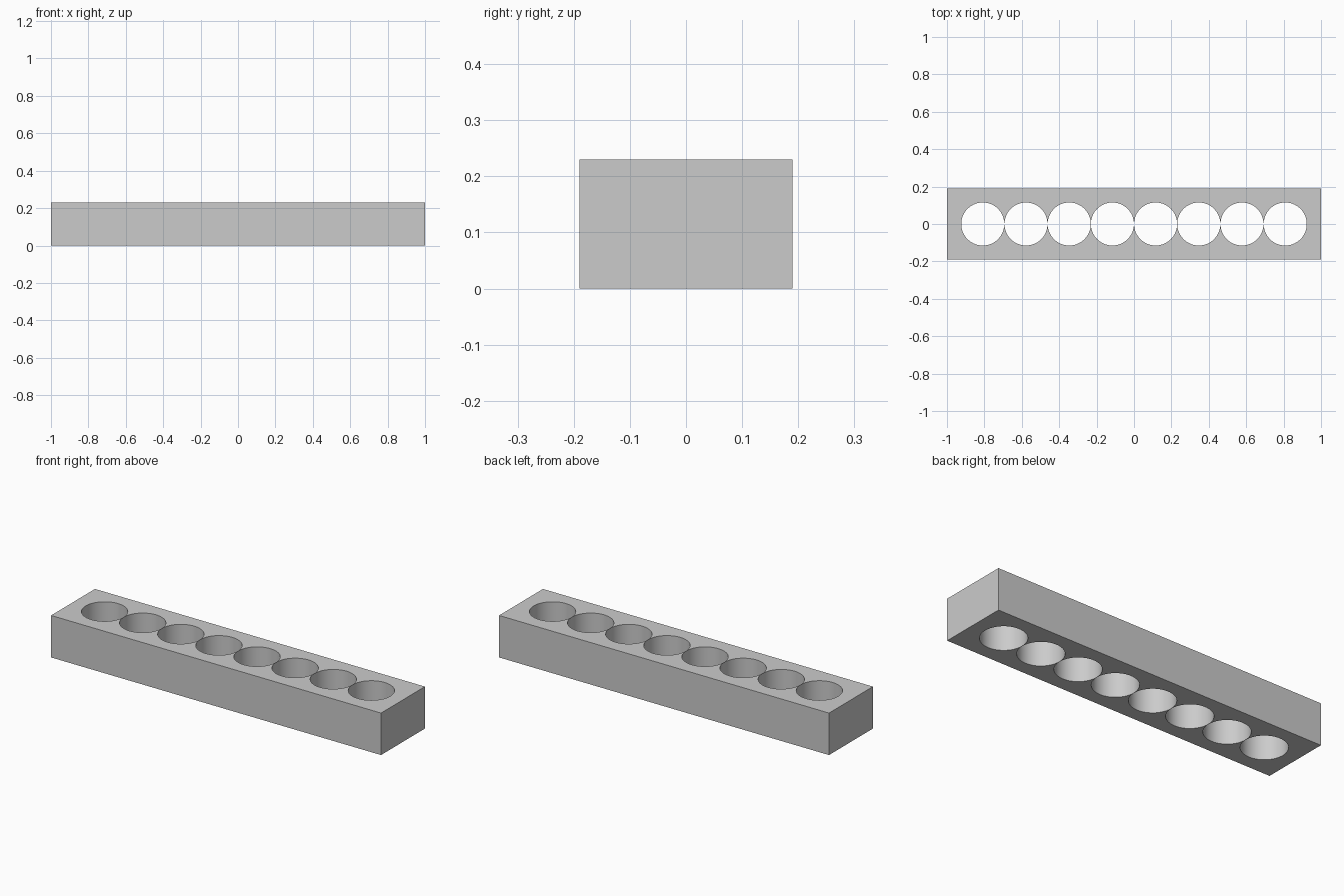
import bpy, bmesh
from mathutils import Matrix, Vector

cube = bpy.data.objects.get("Cube")
if cube:
    bpy.data.objects.remove(cube, do_unlink=True)

LENGTH, DEPTH, HEIGHT = 2.0, 0.38, 0.23
HOLES, PITCH, RADIUS = 8, 0.231, 0.115


def mesh_object(name, bm):
    mesh = bpy.data.meshes.new(name)
    bm.to_mesh(mesh)
    bm.free()
    obj = bpy.data.objects.new(name, mesh)
    bpy.context.collection.objects.link(obj)
    return obj


# Plain grey finish
grey = bpy.data.materials.new("light grey")
grey.use_nodes = True
colour = (0.6, 0.6, 0.6, 1)
grey.diffuse_color = colour
grey.node_tree.nodes["Principled BSDF"].inputs["Base Color"].default_value = colour

# Solid block standing on the ground
bm = bmesh.new()
bmesh.ops.create_cube(bm, size=1, matrix=Matrix.Translation((0, 0, HEIGHT / 2))
                      @ Matrix.Diagonal((LENGTH, DEPTH, HEIGHT, 1)))
block = mesh_object("holder_block", bm)
block.data.materials.append(grey)

# Row of round through holes, separated by very thin walls
bm = bmesh.new()
for i in range(HOLES):
    centre = Vector(((i - (HOLES - 1) / 2) * PITCH, 0, HEIGHT / 2))
    bmesh.ops.create_cone(bm, cap_ends=True, segments=64, radius1=RADIUS, radius2=RADIUS,
                          depth=HEIGHT * 2, matrix=Matrix.Translation(centre))
cutter = mesh_object("hole_cutter", bm)
cutter.data.materials.append(grey)
cutter.hide_render = True

cut = block.modifiers.new("holes", 'BOOLEAN')
cut.operation = 'DIFFERENCE'
cut.solver = 'EXACT'
cut.object = cutter

# Apply the cut, then smooth the hole walls and keep the rims sharp
bpy.ops.object.select_all(action='DESELECT')
block.select_set(True)
bpy.context.view_layer.objects.active = block
bpy.ops.object.modifier_apply(modifier=cut.name)
bpy.data.objects.remove(cutter, do_unlink=True)
bpy.ops.object.shade_smooth_by_angle()
